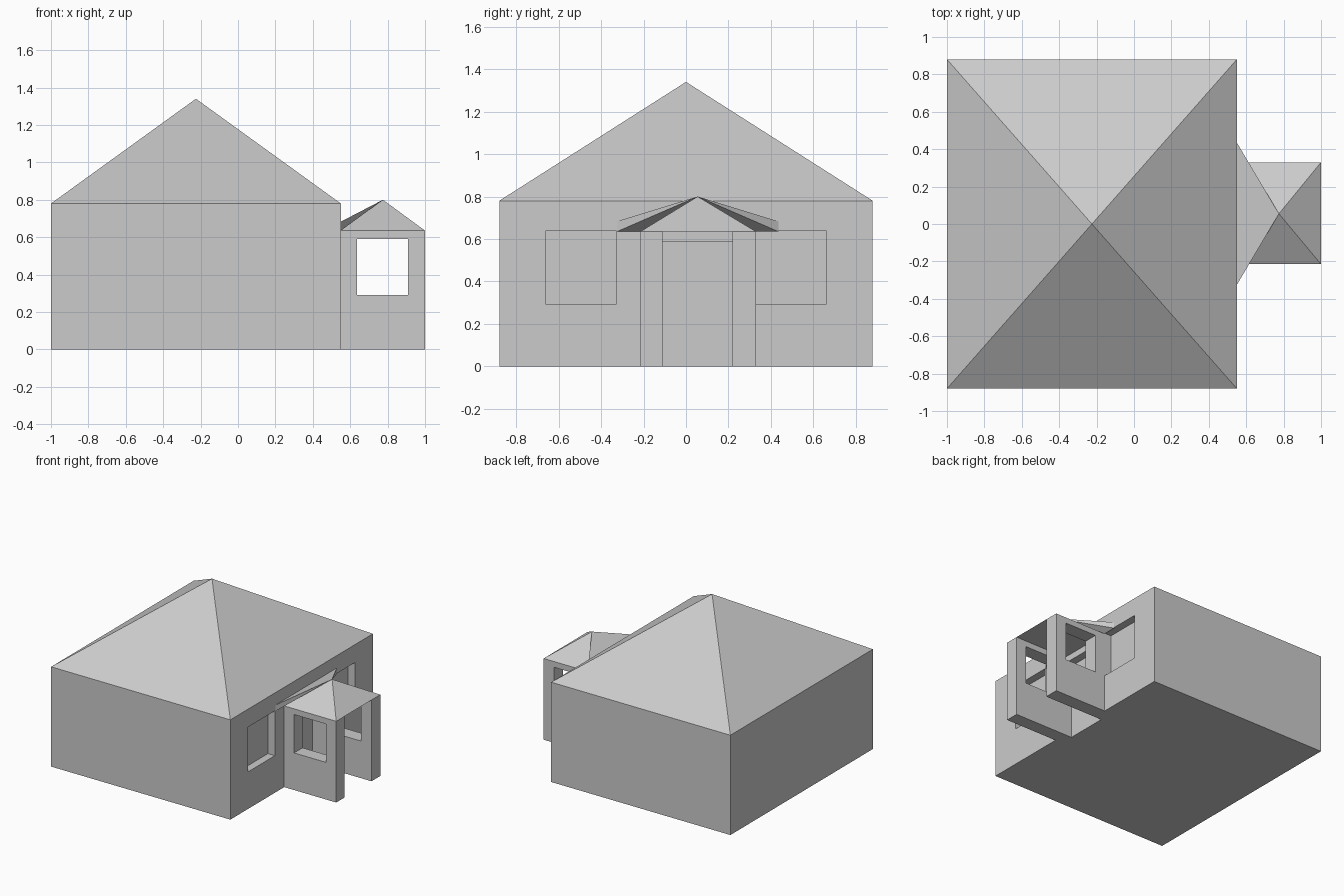
import bpy
import bmesh

default = bpy.data.objects.get("Cube")
if default:
    bpy.data.objects.remove(default, do_unlink=True)

grey = bpy.data.materials.new("plain grey")
grey.use_nodes = True
colour = (0.6, 0.6, 0.6, 1)
grey.diffuse_color = colour
grey.node_tree.nodes["Principled BSDF"].inputs["Base Color"].default_value = colour

EAVE, FACADE, REVEAL = 0.78, 0.55, 0.06
PORCH_TOP = 0.635


def finish(name, bm):
    bmesh.ops.recalc_face_normals(bm, faces=bm.faces)
    mesh = bpy.data.meshes.new(name)
    bm.to_mesh(mesh)
    bm.free()
    mesh.materials.append(grey)
    obj = bpy.data.objects.new(name, mesh)
    bpy.context.collection.objects.link(obj)
    return obj


def box(name, xs, ys, zs):
    bm = bmesh.new()
    bmesh.ops.create_cube(bm, size=1)
    for v in bm.verts:
        v.co = [r[0] if c < 0 else r[1] for c, r in zip(v.co, (xs, ys, zs))]
    return finish(name, bm)


def pyramid(name, base, apex):
    """Closed solid joining a flat base outline to a peak."""
    bm = bmesh.new()
    ring = [bm.verts.new(p) for p in base]
    top = bm.verts.new(apex)
    bm.faces.new(ring)
    for i, v in enumerate(ring):
        bm.faces.new((v, ring[(i + 1) % len(ring)], top))
    return finish(name, bm)


def rectangle(xs, ys, z):
    return [(xs[0], ys[0], z), (xs[1], ys[0], z),
            (xs[1], ys[1], z), (xs[0], ys[1], z)]


def cut(target, xs, ys, zs):
    cutter = box("cutter", xs, ys, zs)
    cutter.hide_render = True
    mod = target.modifiers.new("opening", 'BOOLEAN')
    mod.operation = 'DIFFERENCE'
    mod.solver = 'EXACT'
    mod.object = cutter
    bpy.context.view_layer.objects.active = target
    bpy.ops.object.modifier_apply(modifier=mod.name)
    bpy.data.objects.remove(cutter, do_unlink=True)


# Main house with two window recesses and a doorway recess
house_x, house_y = (-1, FACADE), (-0.88, 0.88)
house = box("house_walls", house_x, house_y, (0, EAVE))
recess = (FACADE - REVEAL, FACADE + 0.1)
for ys in ((-0.66, -0.33), (0.33, 0.66)):
    cut(house, recess, ys, (0.29, 0.64))
cut(house, recess, (-0.11, 0.22), (-0.1, 0.585))
pyramid("main_roof", rectangle(house_x, house_y, EAVE), (-0.225, 0, 1.34))

# Porch side walls, each with a window opening right through
for side, ys in (("right", (-0.215, -0.11)), ("left", (0.22, 0.33))):
    wall = box("porch_wall_" + side, (FACADE, 1), ys, (0, PORCH_TOP))
    cut(wall, (0.635, 0.91), (ys[0] - 0.1, ys[1] + 0.1), (0.29, 0.59))

# Porch roof and the flared wedge that ties it to the house
peak = (0.775, 0.055, 0.8)
pyramid("porch_roof", rectangle((FACADE, 1), (-0.215, 0.33), PORCH_TOP), peak)
wedge = [(FACADE, -0.325, PORCH_TOP), (FACADE, -0.325, 0.683),
         (FACADE, 0.435, 0.683), (FACADE, 0.435, PORCH_TOP)]
pyramid("porch_roof_flare", wedge, peak)
